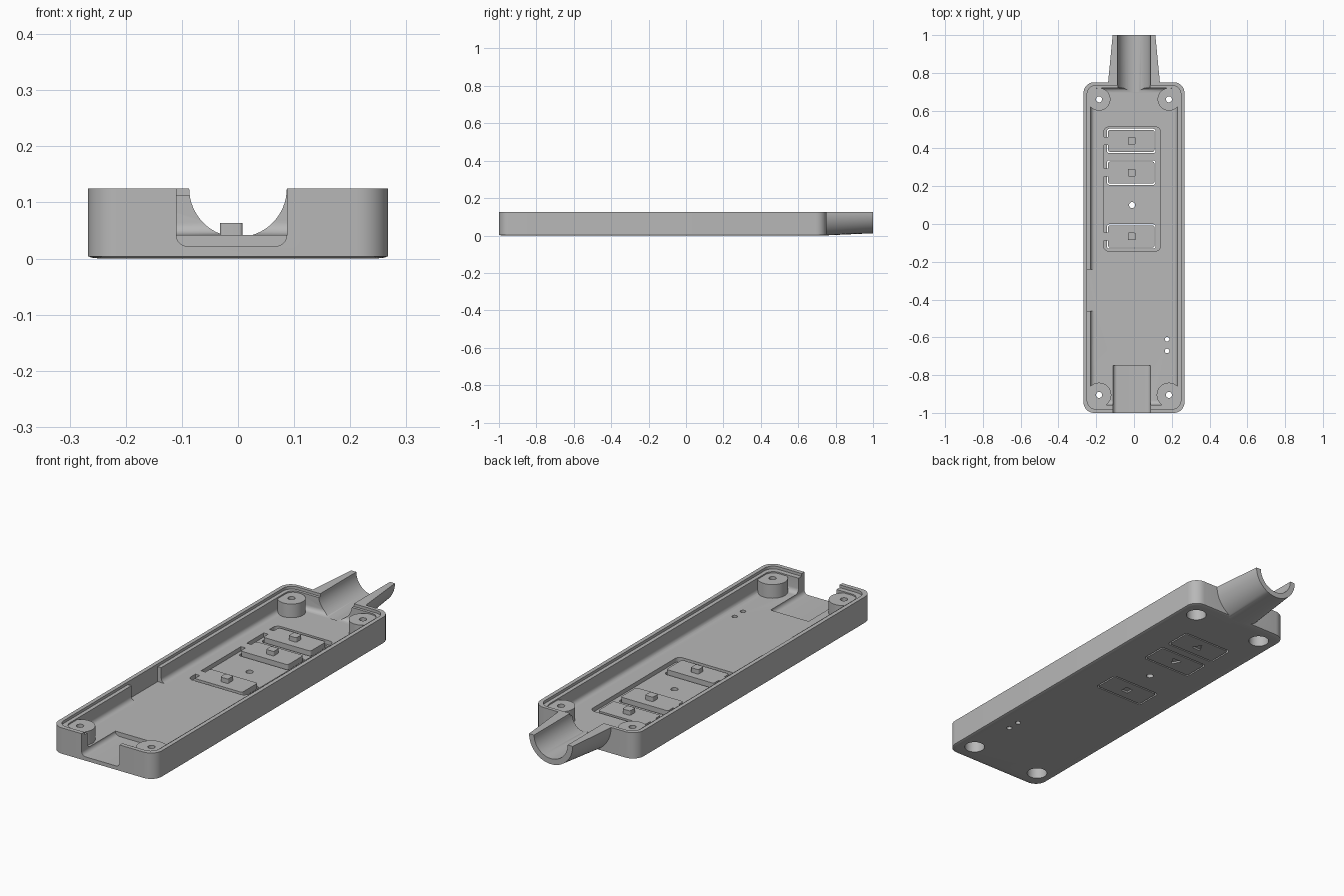
import bpy, bmesh
from math import sin, cos, pi, radians

cube = bpy.data.objects.get("Cube")
if cube:
    bpy.data.objects.remove(cube, do_unlink=True)

grey = bpy.data.materials.new("plain grey")
grey.use_nodes = True
grey.diffuse_color = (0.48, 0.48, 0.48, 1)
grey.node_tree.nodes["Principled BSDF"].inputs["Base Color"].default_value = grey.diffuse_color

TOP, FLOOR, PIT = 0.125, 0.042, 0.022
BORE = 0.087


def loft(name, rings):
    """Closed solid through rings of equal point count."""
    bm = bmesh.new()
    loops = [[bm.verts.new(p) for p in ring] for ring in rings]
    n = len(loops[0])
    for a, b in zip(loops, loops[1:]):
        for i in range(n):
            j = (i + 1) % n
            bm.faces.new((a[i], a[j], b[j], b[i]))
    bm.faces.new(loops[0][::-1])
    bm.faces.new(loops[-1])
    bmesh.ops.recalc_face_normals(bm, faces=bm.faces)
    mesh = bpy.data.meshes.new(name)
    bm.to_mesh(mesh)
    bm.free()
    mesh.materials.append(grey)
    ob = bpy.data.objects.new(name, mesh)
    bpy.context.collection.objects.link(ob)
    return ob


def round_rect(x0, x1, y0, y1, r, seg=8):
    """Outline of a rectangle with rounded corners."""
    pts = []
    corners = ((x1 - r, y1 - r), (x0 + r, y1 - r), (x0 + r, y0 + r), (x1 - r, y0 + r))
    for k, (cx, cy) in enumerate(corners):
        for i in range(seg + 1):
            a = (k + i / seg) * pi / 2
            pts.append((cx + r * cos(a), cy + r * sin(a)))
    return pts


def tray(name, x0, x1, y0, y1, r, levels):
    """Rounded block; levels are (inset, z)."""
    return loft(name, [[(x, y, z) for x, y in
                        round_rect(x0 + d, x1 - d, y0 + d, y1 - d, max(r - d, 0.012))]
                       for d, z in levels])


def prism(name, outline, z0, z1):
    return loft(name, [[(x, y, z) for x, y in outline] for z in (z0, z1)])


def box(name, x0, x1, y0, y1, z0, z1):
    return prism(name, [(x0, y0), (x1, y0), (x1, y1), (x0, y1)], z0, z1)


def disc(name, x, y, r, z0, z1, sides=40):
    ring = [(x + r * cos(2 * pi * i / sides), y + r * sin(2 * pi * i / sides))
            for i in range(sides)]
    return prism(name, ring, z0, z1)


def combine(ob, tool, operation):
    """Apply a boolean and discard the helper."""
    tool.hide_render = True
    mod = ob.modifiers.new(operation, "BOOLEAN")
    mod.operation, mod.solver, mod.object = operation, "EXACT", tool
    bpy.ops.object.select_all(action="DESELECT")
    bpy.context.view_layer.objects.active = ob
    ob.select_set(True)
    bpy.ops.object.modifier_apply(modifier=mod.name)
    bpy.data.objects.remove(tool, do_unlink=True)


def cut(ob, tool):
    combine(ob, tool, "DIFFERENCE")


def join(ob, tool):
    combine(ob, tool, "UNION")


# Outer case
case = tray("case_half", -0.267, 0.267, -1, 0.75, 0.055,
            [(0.02, 0), (0.006, 0.0015), (0, 0.004), (0, TOP)])

# Tapered cable neck, a half cone flattened where it meets the base plane
neck_rings = []
for y, r in ((0.735, 0.1385), (1.0, 0.113)):
    neck_rings.append([(r * cos(a), y, max(0, TOP - r * sin(a)))
                       for a in (pi * i / 48 for i in range(49))])
join(case, loft("cable_neck", neck_rings))

# Inner cavity with filleted floor, and the rebate round the rim
fillet = [(0.022 * (1 - sin(a)), FLOOR + 0.022 * (1 - cos(a)))
          for a in (pi / 2 * i / 6 for i in range(7))]
cut(case, tray("cavity", -0.23, 0.23, -0.957, 0.72, 0.04, fillet[::1][::-1][::-1] and
               [(d, z) for d, z in fillet] + [(0, 0.2)]))
cut(case, tray("rim_rebate", -0.248, 0.248, -0.98, 0.733, 0.045, [(0, 0.112), (0, 0.2)]))

# Recess in the right inner wall
cut(case, box("wall_recess", -0.248, -0.2, -0.46, -0.24, FLOOR, 0.2))

# Screw bosses
screws = [(sx * 0.185, y, r) for sx in (-1, 1) for y, r in ((0.66, 0.06), (-0.905, 0.065))]
for x, y, r in screws:
    join(case, disc("screw_boss", x, y, r, 0.03, 0.106))

# Cable bore through the neck and back wall
cut(case, loft("cable_bore", [[(BORE * cos(a), y, TOP + BORE * sin(a))
                               for a in (2 * pi * i / 64 for i in range(64))]
                              for y in (0.7, 1.1)]))

# Front opening with rounded lower corners
slot = round_rect(-0.11, 0.087, PIT, 0.3, 0.02)
cut(case, loft("front_opening", [[(x, y, z) for x, z in slot] for y in (-1.1, -0.75)]))

# Screw holes and counterbores
for x, y, r in screws:
    cut(case, disc("counterbore", x, y, 0.045, -0.1, 0.085))
    cut(case, disc("screw_hole", x, y, 0.016, -0.1, 0.2, 24))

# Indicator holes in the floor
for x, y, r in ((-0.01, 0.1, 0.016), (0.175, -0.61, 0.012), (0.175, -0.672, 0.012)):
    cut(case, disc("indicator_hole", x, y, r, -0.1, 0.2, 24))

# Sunken button panel
cut(case, prism("button_panel", round_rect(-0.16, 0.14, -0.143, 0.513, 0.025), PIT, 0.05))

# Push buttons hung on tabs, each with a post above and a symbol below
X0, X1, HALF, GAP = -0.137, 0.108, 0.058, 0.007
UP = [(-0.024, -0.018), (0.024, -0.018), (0, 0.024)]
DOWN = [(x, -y) for x, y in UP]
SQUARE = [(-0.018, -0.018), (0.018, -0.018), (0.018, 0.018), (-0.018, 0.018)]
parts = [case]
for label, y, symbol in (("up", 0.44, UP), ("down", 0.272, DOWN), ("stop", -0.066, SQUARE)):
    cut(case, prism("button_slot", round_rect(X0 - GAP, X1 + GAP, y - HALF - GAP,
                                              y + HALF + GAP, 0.015), -0.1, 0.2))
    button = prism(label + "_button", round_rect(X0, X1, y - HALF, y + HALF, 0.01), 0, FLOOR)
    join(button, box("tab", -0.165, X0 + 0.02, y - 0.021, y + 0.021, PIT, FLOOR))
    join(button, prism("post", round_rect(-0.032, 0.008, y - 0.02, y + 0.02, 0.006),
                       0.03, 0.063))
    cut(button, prism("symbol", [(sx - 0.013, sy + y) for sx, sy in symbol], -0.05, 0.008))
    parts.append(button)

# Smooth curved walls, keep edges crisp
bpy.ops.object.select_all(action="DESELECT")
for ob in parts:
    ob.select_set(True)
bpy.context.view_layer.objects.active = case
bpy.ops.object.shade_smooth_by_angle(angle=radians(30))
